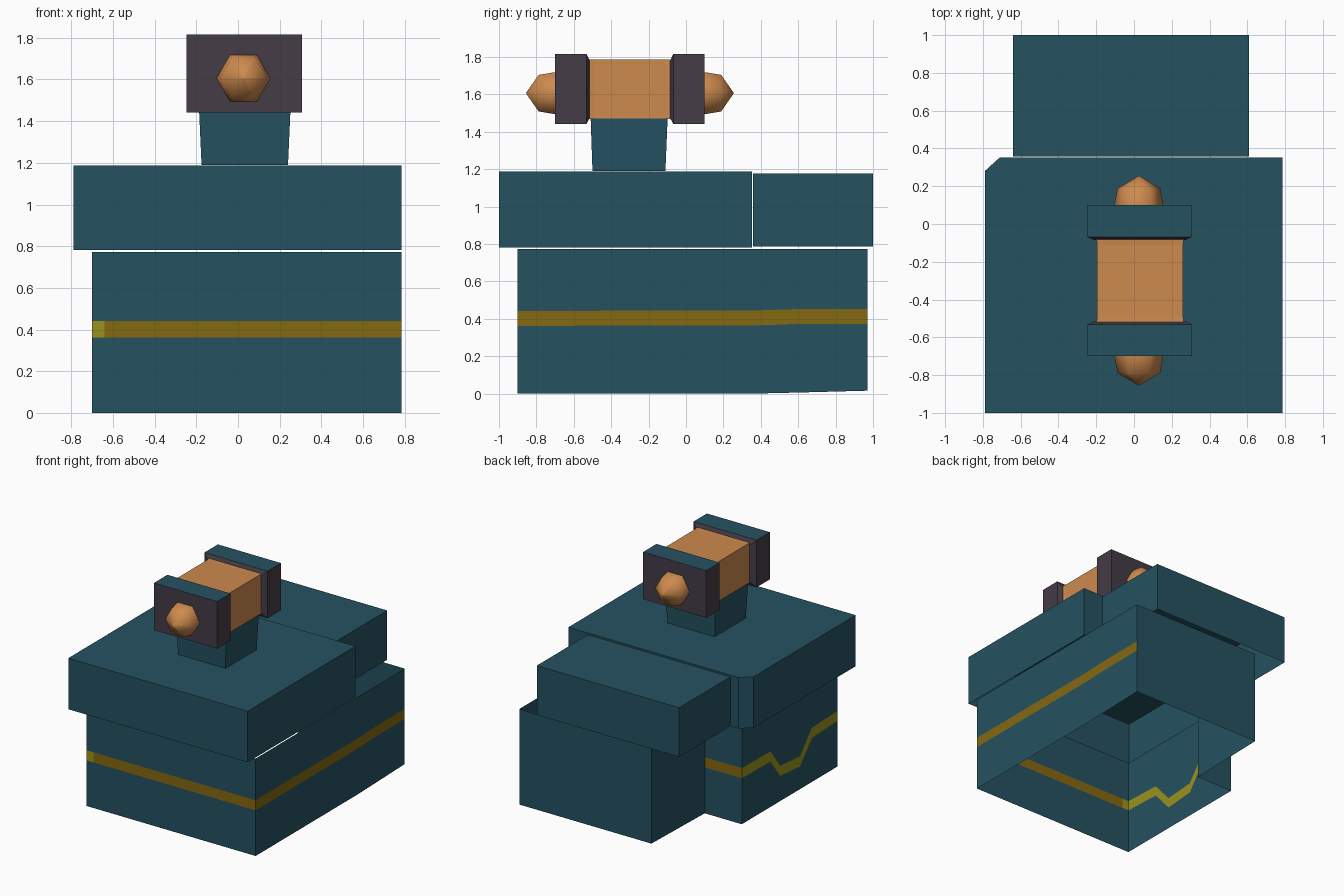
import bpy, bmesh, math

if "Cube" in bpy.data.objects:
    bpy.data.objects.remove(bpy.data.objects["Cube"])


def material(name, rgb):
    m = bpy.data.materials.new(name)
    m.diffuse_color = (*rgb, 1)
    m.use_nodes = True
    m.node_tree.nodes["Principled BSDF"].inputs["Base Color"].default_value = m.diffuse_color
    return m


TEAL = material("teal", (0.018, 0.084, 0.120))
GOLD = material("dark gold", (0.235, 0.140, 0.005))
YELLOW = material("yellow", (0.33, 0.29, 0.014))
ORANGE = material("orange", (0.61, 0.254, 0.076))
PURPLE = material("dark purple", (0.058, 0.045, 0.061))


def finish(name, bm, mats, fix_normals=True):
    if fix_normals:
        bmesh.ops.recalc_face_normals(bm, faces=bm.faces[:])
    me = bpy.data.meshes.new(name)
    bm.to_mesh(me)
    bm.free()
    for m in mats:
        me.materials.append(m)
    ob = bpy.data.objects.new(name, me)
    bpy.context.collection.objects.link(ob)
    return ob


def loft(bm, rings, cap_start=True, cap_end=True):
    """Join equal-length rings of points with quads and optional end caps."""
    vs = [[bm.verts.new(p) for p in r] for r in rings]
    n = len(vs[0])
    for a, b in zip(vs, vs[1:]):
        for i in range(n):
            j = (i + 1) % n
            bm.faces.new((a[i], a[j], b[j], b[i]))
    if cap_start:
        bm.faces.new(vs[0][::-1])
    if cap_end:
        bm.faces.new(vs[-1])


def rect_z(x0, x1, y0, y1, z):
    return [(x0, y0, z), (x1, y0, z), (x1, y1, z), (x0, y1, z)]


def rect_y(x0, x1, z0, z1, y):
    return [(x0, y, z0), (x1, y, z0), (x1, y, z1), (x0, y, z1)]


# Body: open L-shaped wall, with a stripe that dips on the left side.
# Each column is x, y, stripe height, material of the stripe to the next column.
columns = [
    (-0.70, -0.90, 0.402, 2), (-0.64, -0.90, 0.402, 1),
    (0.785, -0.90, 0.402, 1), (0.785, 0.37, 0.404, 1),
    (0.785, 0.60, 0.412, 1), (0.785, 0.97, 0.413, 0),
    (-0.375, 0.97, 0.41, 0), (-0.375, 0.30, 0.405, 1),
    (-0.70, 0.30, 0.405, 2), (-0.70, -0.06, 0.40, 2),
    (-0.70, -0.18, 0.24, 2), (-0.70, -0.43, 0.22, 2),
    (-0.70, -0.58, 0.39, 2),
]
bm = bmesh.new()
grid = []
for x, y, zc, _ in columns:
    base = max(0.0, (y - 0.4) * 0.027)
    grid.append([bm.verts.new((x, y, z)) for z in (base, zc - 0.04, zc + 0.04, 0.773)])
for i, col in enumerate(columns):
    a, b = grid[i], grid[(i + 1) % len(grid)]
    for r in range(3):
        f = bm.faces.new((a[r], b[r], b[r + 1], a[r + 1]))
        f.material_index = col[3] if r == 1 else 0
finish("body", bm, [TEAL, GOLD, YELLOW], False)

# Front lid with one cut corner, open below
outline = [(-0.79, -1), (0.785, -1), (0.785, 0.353), (-0.71, 0.353), (-0.79, 0.28)]
bm = bmesh.new()
loft(bm, [[(x, y, z) for x, y in outline] for z in (0.782, 1.187)], cap_start=False)
finish("front_lid", bm, [TEAL], False)

# Rear lid, open below
bm = bmesh.new()
loft(bm, [rect_z(-0.64, 0.61, 0.358, 1.0, z) for z in (0.785, 1.176)], cap_start=False)
finish("rear_lid", bm, [TEAL], False)

# Neck, slightly wider at the top
bm = bmesh.new()
loft(bm, [rect_z(-0.175, 0.24, -0.50, -0.11, 1.19),
          rect_z(-0.188, 0.253, -0.51, -0.098, 1.48)])
finish("neck", bm, [TEAL])

# Handle bar between the two caps, flaring a little at its ends
bm = bmesh.new()
loft(bm, [rect_y(-0.20, 0.265, 1.465, 1.788, -0.53),
          rect_y(-0.195, 0.26, 1.47, 1.785, -0.49),
          rect_y(-0.195, 0.26, 1.47, 1.785, -0.11),
          rect_y(-0.20, 0.265, 1.465, 1.788, -0.07)])
finish("handle_bar", bm, [ORANGE])

# End caps and six-sided knobs, mirrored about the middle of the handle
MID, CX, CZ = -0.30, 0.03, 1.628
for side, s in (("front", -1), ("rear", 1)):
    bm = bmesh.new()
    rings = []
    for d, inset in ((0.215, 0.035), (0.232, 0.0), (0.40, 0.0)):
        w, h = 0.277 - inset, 0.187 - inset
        rings.append(rect_y(CX - w, CX + w, CZ - h, CZ + h, MID + s * d))
    loft(bm, rings)
    bmesh.ops.recalc_face_normals(bm, faces=bm.faces[:])
    for f in bm.faces:
        f.material_index = 1 if f.normal.z > 0.9 else 0
    finish(side + "_cap", bm, [PURPLE, TEAL])

    bm = bmesh.new()
    rings = []
    for d, r in ((0.38, 0.13), (0.41, 0.128), (0.488, 0.113), (0.555, 0.002)):
        rings.append([(0.026 + r * math.cos(k * math.pi / 3), MID + s * d,
                       1.606 + r * math.sin(k * math.pi / 3)) for k in range(6)])
    loft(bm, rings, cap_start=False)
    for f in bm.faces:
        f.smooth = True
    finish(side + "_knob", bm, [ORANGE])
